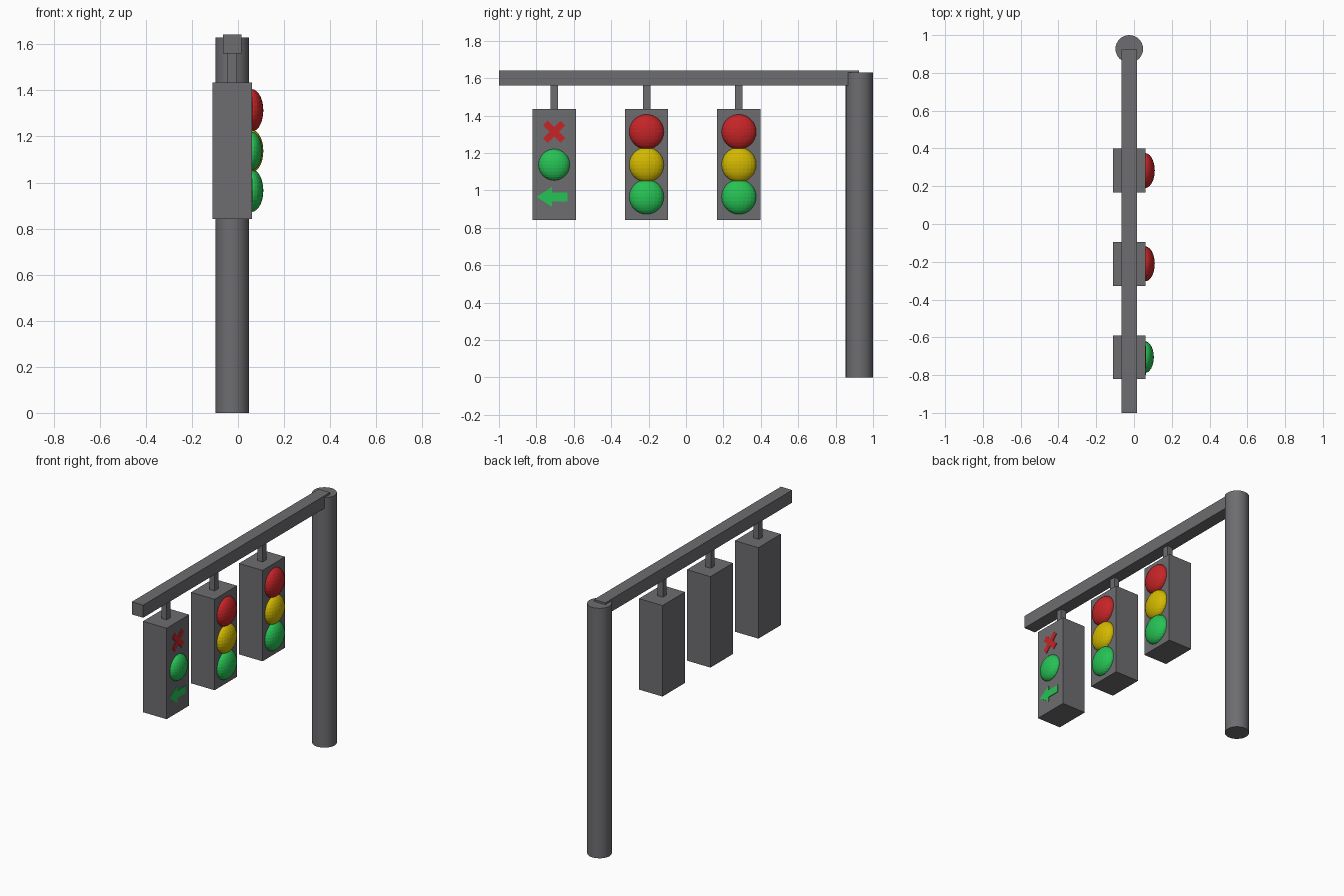
import bpy, bmesh, math
from mathutils import Matrix, Vector

if "Cube" in bpy.data.objects:
    bpy.data.objects.remove(bpy.data.objects["Cube"])

FACE_X = 0.06      # front plane of the signal housings
LAMP_Z = (1.313, 1.137, 0.965)


def material(name, rgb):
    m = bpy.data.materials.new(name)
    m.diffuse_color = (*rgb, 1)
    m.use_nodes = True
    m.node_tree.nodes["Principled BSDF"].inputs["Base Color"].default_value = m.diffuse_color
    return m


RED = material("red", (0.56, 0.018, 0.02))
YELLOW = material("yellow", (0.65, 0.48, 0.0))
GREEN = material("green", (0.02, 0.54, 0.09))
DARK = material("dark_grey", (0.155, 0.153, 0.165))


def finish(name, bm, mat):
    bmesh.ops.recalc_face_normals(bm, faces=bm.faces)
    me = bpy.data.meshes.new(name)
    bm.to_mesh(me)
    bm.free()
    me.materials.append(mat)
    ob = bpy.data.objects.new(name, me)
    bpy.context.collection.objects.link(ob)
    return ob


def box(name, lo, hi):
    lo, hi = Vector(lo), Vector(hi)
    bm = bmesh.new()
    bmesh.ops.create_cube(bm, size=1, matrix=Matrix.Translation((lo + hi) / 2)
                          @ Matrix.Diagonal((*(hi - lo), 1)))
    return finish(name, bm, DARK)


def lamp(name, y, z, r, depth, mat):
    bm = bmesh.new()
    bmesh.ops.create_uvsphere(bm, u_segments=24, v_segments=14, radius=1,
                              matrix=Matrix.Translation((FACE_X - 0.002, y, z))
                              @ Matrix.Diagonal((depth, r, r, 1)))
    return finish(name, bm, mat)


def symbol(name, outline, y, z, mat):
    # flat outline in the housing face, extruded slightly forward
    bm = bmesh.new()
    face = bm.faces.new([bm.verts.new((FACE_X - 0.01, y + a, z + b)) for a, b in outline])
    ext = bmesh.ops.extrude_face_region(bm, geom=[face])
    bmesh.ops.translate(bm, vec=(0.014, 0, 0),
                        verts=[v for v in ext["geom"] if isinstance(v, bmesh.types.BMVert)])
    return finish(name, bm, mat)


# Pole and overhead arm
bm = bmesh.new()
bmesh.ops.create_cone(bm, cap_ends=True, segments=32, radius1=0.073, radius2=0.073,
                      depth=1.63, matrix=Matrix.Translation((-0.025, 0.927, 0.815)))
pole = finish("pole", bm, DARK)
bpy.context.view_layer.objects.active = pole
pole.select_set(True)
bpy.ops.object.shade_smooth_by_angle(angle=math.radians(30))
box("arm", (-0.066, -1.0, 1.56), (0.016, 0.925, 1.642))

# Three hanging signal housings
for i, y in enumerate((-0.705, -0.211, 0.283)):
    box(f"housing_{i}", (-0.11, y - 0.116, 0.842), (FACE_X, y + 0.116, 1.435))
    box(f"hanger_{i}", (-0.045, y - 0.02, 1.42), (-0.007, y + 0.02, 1.57))
    if i:
        for label, z, mat in zip(("red", "yellow", "green"), LAMP_Z, (RED, YELLOW, GREEN)):
            lamp(f"{label}_lamp_{i}", y, z, 0.093, 0.052, mat)

# Lane signal: cross, round lamp and left arrow
y = -0.705
lamp("lane_lamp", y, LAMP_Z[1], 0.084, 0.047, GREEN)
w, n = 0.018, 0.066
plus = [(w, w), (w, n), (-w, n), (-w, w), (-n, w), (-n, -w),
        (-w, -w), (-w, -n), (w, -n), (w, -w), (n, -w), (n, w)]
c = math.sqrt(0.5)
symbol("lane_cross", [((a - b) * c, (a + b) * c) for a, b in plus], y, LAMP_Z[0], RED)
symbol("lane_arrow", [(-0.094, 0), (-0.012, -0.053), (-0.012, -0.024), (0.072, -0.024),
                      (0.072, 0.024), (-0.012, 0.024), (-0.012, 0.053)], y, LAMP_Z[2], GREEN)
